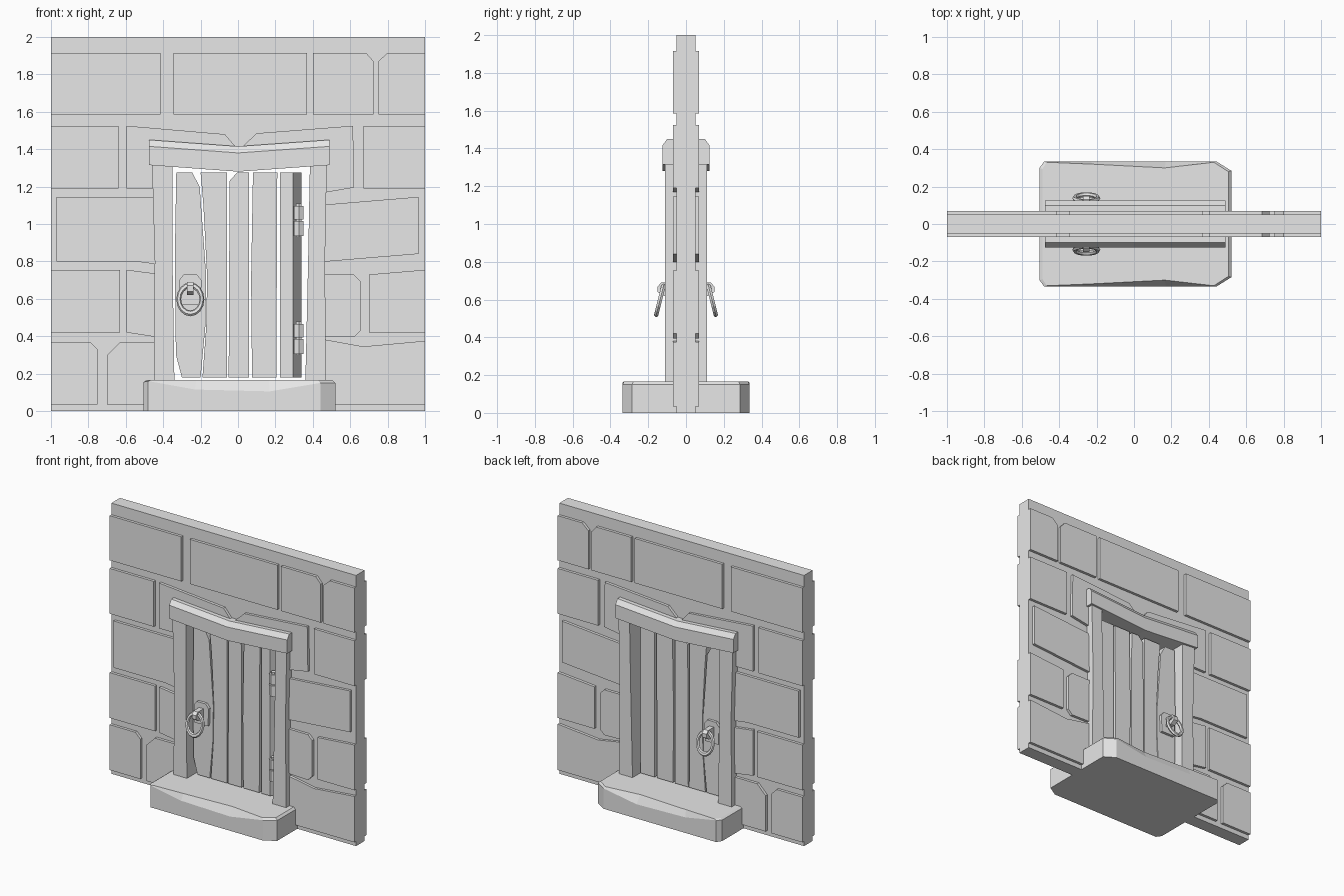
import bpy
import bmesh
from math import cos, radians
from mathutils import Matrix

cube = bpy.data.objects.get("Cube")
if cube:
    bpy.data.objects.remove(cube, do_unlink=True)

grey = bpy.data.materials.new("plain grey")
grey.use_nodes = True
color = (0.8, 0.8, 0.8, 1)
grey.diffuse_color = color
grey.node_tree.nodes["Principled BSDF"].inputs["Base Color"].default_value = color


def finish(name, bm):
    bmesh.ops.recalc_face_normals(bm, faces=bm.faces)
    mesh = bpy.data.meshes.new(name)
    bm.to_mesh(mesh)
    bm.free()
    mesh.materials.append(grey)
    obj = bpy.data.objects.new(name, mesh)
    bpy.context.collection.objects.link(obj)
    return obj


def loft(name, rings):
    """Skin a stack of equal-length rings and cap both ends."""
    bm = bmesh.new()
    rows = [[bm.verts.new(p) for p in ring] for ring in rings]
    for a, b in zip(rows, rows[1:]):
        for i in range(len(a)):
            j = (i + 1) % len(a)
            bm.faces.new((a[i], a[j], b[j], b[i]))
    bm.faces.new(rows[0])
    bm.faces.new(rows[-1])
    return finish(name, bm)


def slab(name, outline, front, back):
    """Extrude an x-z outline along y."""
    return loft(name, [[(x, y, z) for x, z in outline] for y in (front, back)])


def box(x0, x1, z0, z1):
    return [(x0, z0), (x1, z0), (x1, z1), (x0, z1)]


# Wall core with a doorway
L, R = -0.40, 0.42
slab("wall_core", [(-1, 0), (L, 0), (L, 1.36), (R, 1.36), (R, 0),
                   (1, 0), (1, 2), (-1, 2)], -0.05, 0.05)

# Stone blocks, standing proud on both sides of the core
r1, r2, r3, r4, r5 = 0.035, 0.42, 0.80, 1.19, 1.585
t1, t2, t3, t4, t5 = 0.37, 0.755, 1.145, 1.525, 1.915
blocks = [
    [(-1, r1), (-0.75, r1), (-0.75, 0.33), (-0.79, t1), (-1, t1)],
    [(-0.70, r1), (L, r1), (L, t1), (-0.63, t1), (-0.70, 0.30)],
    [(R, r1), (1, r1), (1, 0.375), (0.67, 0.345), (R, 0.39)],
    box(-1, -0.63, r2, t2),
    [(-0.595, r2), (L, 0.39), (L, 0.73), (-0.595, t2)],
    [(R, 0.40), (0.62, 0.395), (0.655, 0.43), (0.655, 0.695), (0.62, 0.73), (R, 0.73)],
    [(0.70, r2), (1, r2), (1, t2), (0.70, 0.73)],
    [(-0.97, r3), (-0.55, r3), (L, 0.78), (L, t3), (-0.97, t3)],
    [(R, 0.795), (0.965, 0.84), (0.965, t3), (R, 1.10)],
    box(-1, -0.64, r4, t4),
    [(-0.595, r4), (L, r4), (L, 1.36), (-0.01, 1.36), (-0.01, 1.41),
     (-0.07, 1.48), (-0.595, t4)],
    [(0.03, 1.36), (R, 1.36), (R, 1.16), (0.62, 1.195), (0.615, t4),
     (0.10, 1.485), (0.03, 1.42)],
    box(0.67, 1, r4, t4),
    box(-1, -0.415, r5, t5),
    box(-0.345, 0.37, r5, t5),
    [(0.40, r5), (0.725, r5), (0.725, 1.87), (0.685, t5), (0.40, t5)],
    [(0.75, r5), (1, r5), (1, t5), (0.80, t5), (0.75, 1.87)],
]
for i, outline in enumerate(blocks):
    slab(f"stone_block_{i + 1}", outline, -0.07, 0.07)

# Doorstep with chipped long edges
front = [(-0.48, 0.335, 0.16, 0.33), (-0.23, 0.335, 0.115, 0.32),
         (0.17, 0.335, 0.105, 0.30), (0.44, 0.335, 0.15, 0.33),
         (0.52, 0.285, 0.15, 0.28)]
ends = [(-0.505, 0.30, 0.155, 0.295)]
half = ends + front
rings = [[], [], []]
for sign, side in ((-1, half), (1, half[::-1])):
    for x, y, z, top_y in side:
        rings[0].append((x, sign * y, 0))
        rings[1].append((x, sign * y, z))
        rings[2].append((x * 0.97, sign * top_y, 0.165))
loft("doorstep", rings)

# Door frame posts
slab("right_post", [(-0.45, 0.15), (-0.34, 0.15), (-0.35, 0.8), (-0.35, 1.34),
                    (-0.46, 1.34), (-0.445, 0.8)], -0.11, 0.11)
slab("left_post", [(0.36, 0.15), (0.47, 0.15), (0.465, 0.8), (0.475, 1.34),
                   (0.385, 1.34), (0.375, 0.8)], -0.11, 0.11)

# Sagging lintel with chamfered top edges
section = [(-0.125, 0), (0.125, 0), (0.125, 0.10), (0.10, 0.135),
           (-0.10, 0.135), (-0.125, 0.10)]
loft("lintel", [[(x, y, base + z) for y, z in section]
                for x, base in ((-0.475, 1.315), (0, 1.28), (0.49, 1.315))])

# Door planks
lo, hi, depth = 0.18, 1.275, 0.045
planks = [
    [(-0.30, lo), (-0.20, lo), (-0.175, 0.45), (-0.17, 0.72), (-0.205, 1.2),
     (-0.245, hi), (-0.33, hi), (-0.338, 0.8), (-0.332, 0.3)],
    [(-0.19, lo), (-0.058, lo), (-0.06, hi), (-0.20, hi), (-0.185, 1.1),
     (-0.165, 0.72), (-0.17, 0.45)],
    [(-0.05, lo), (0.06, lo), (0.058, hi), (-0.005, hi), (-0.045, 1.23)],
    [(0.075, lo), (0.205, lo), (0.21, hi), (0.08, hi), (0.07, 0.7)],
]
for i, outline in enumerate(planks):
    slab(f"door_plank_{i + 1}", outline, -depth, depth)
loft("door_plank_hinged", [[(0.225, -depth, z), (0.295, -depth, z),
                            (0.34, depth, z), (0.225, depth, z)] for z in (lo, hi)])


# Hinges: stacked six-sided knuckles on a thin pin
def knuckle(name, z0, z1, radius):
    bm = bmesh.new()
    bmesh.ops.create_cone(bm, cap_ends=True, segments=6, radius1=radius, radius2=radius,
                          depth=z1 - z0,
                          matrix=Matrix.Translation((0.325, -0.05, (z0 + z1) / 2)))
    finish(name, bm)


for place, z in (("lower", 0.30), ("upper", 0.93)):
    knuckle(place + "_hinge_pin", z, z + 0.18, 0.018)
    knuckle(place + "_hinge_bottom", z + 0.005, z + 0.085, 0.03)
    knuckle(place + "_hinge_top", z + 0.093, z + 0.165, 0.03)


# Ring handles on both faces
def ring(name, center, rx, rz, tube, lean, segments=16, sides=6):
    bpy.ops.mesh.primitive_torus_add(major_segments=segments, minor_segments=sides,
                                     major_radius=rx, minor_radius=tube)
    obj = bpy.context.object
    obj.name = name
    obj.data.transform(Matrix.Translation(center) @ Matrix.Rotation(lean, 4, "X")
                       @ Matrix.Diagonal((1, 1, rz / rx, 1))
                       @ Matrix.Rotation(radians(90), 4, "X"))
    obj.data.materials.append(grey)
    return obj


hx = -0.255
plate = [(hx - 0.055, 0.57), (hx + 0.055, 0.57), (hx + 0.06, 0.70),
         (hx + 0.035, 0.73), (hx - 0.035, 0.73), (hx - 0.06, 0.70)]
for side, s in (("front", -1), ("back", 1)):
    slab(side + "_handle_plate", plate, s * 0.04, s * 0.065)
    ring(side + "_handle_ring", (hx, s * 0.138, 0.597), 0.062, 0.077, 0.013,
         s * radians(14))
    # Staple that carries the ring
    staple = [(y * s, z) for y, z in ((0.06, 0.62), (0.12, 0.62), (0.15, 0.64),
                                      (0.15, 0.67), (0.13, 0.69), (0.06, 0.69))]
    loft(side + "_handle_staple", [[(hx + dx, y, z) for y, z in staple]
                                   for dx in (-0.018, 0.018)])
